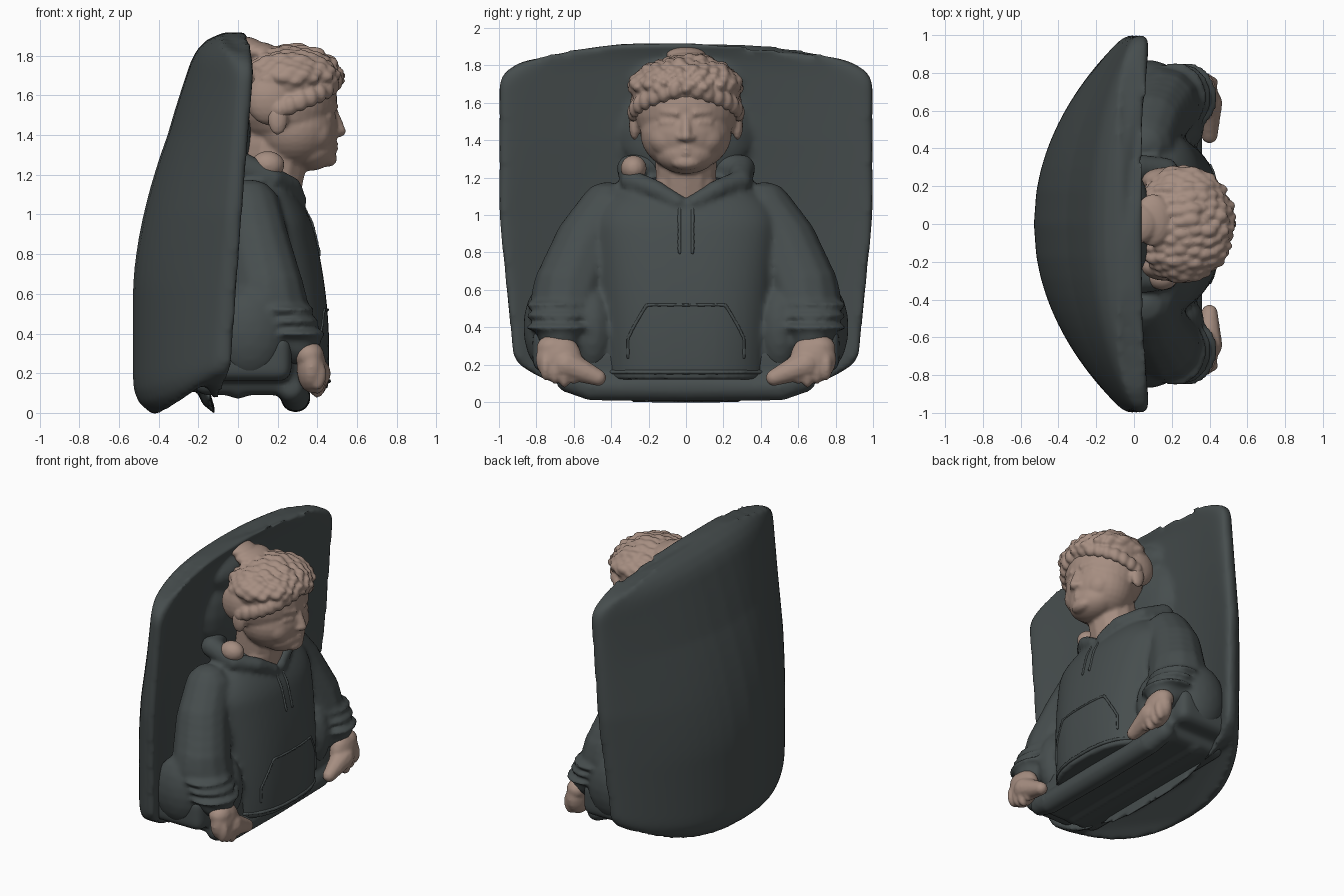
import bpy, bmesh, math, random
from mathutils import Vector, Matrix

cube = bpy.data.objects.get("Cube")
if cube:
    bpy.data.objects.remove(cube, do_unlink=True)
random.seed(4)
SIDES = (-1, 1)


def material(name, red, green, blue):
    mat = bpy.data.materials.new(name)
    mat.use_nodes = True
    colour = (red, green, blue, 1)
    mat.diffuse_color = colour
    bsdf = mat.node_tree.nodes["Principled BSDF"]
    bsdf.inputs["Base Color"].default_value = colour
    bsdf.inputs["Roughness"].default_value = .9
    return mat


CLOTH = material("dark slate cloth", .062, .075, .076)
SKIN = material("warm clay skin", .38, .27, .22)


def clamp(value):
    return min(max(value, 0), 1)


def dome(distance, radius):
    """Quarter-circle easing used to round off the end of a loft."""
    return math.sqrt(1 - (1 - clamp(distance / radius)) ** 2)


def signed_power(value, exponent):
    return math.copysign(abs(value) ** exponent, value)


def ball(bm, centre, radii, segments=20):
    placement = Matrix.Translation(centre) @ Matrix.Diagonal((*radii, 1))
    bmesh.ops.create_uvsphere(bm, u_segments=segments, v_segments=segments // 2,
                              radius=1, matrix=placement)


def ball_pair(bm, centre, radii):
    """The same ball on the left and on the right."""
    x, y, z = centre
    for side in SIDES:
        ball(bm, (x, side * y, z), radii)


def tube(bm, points, start, end, steps=10):
    """Chain of overlapping balls along a path, fused later by the remesh."""
    spans = len(points) - 1
    for span in range(spans):
        a, b = Vector(points[span]), Vector(points[span + 1])
        for step in range(steps + 1):
            t = step / steps
            radius = start + (end - start) * (span + t) / spans
            ball(bm, a.lerp(b, t), (radius, radius, radius), 12)


def tube_pair(bm, points, start, end, steps=10):
    for side in SIDES:
        tube(bm, [(x, side * y, z) for x, y, z in points], start, end, steps)


def slab(bm, centre, half_size):
    placement = Matrix.Translation(centre) @ Matrix.Diagonal((*half_size, 1))
    made = bmesh.ops.create_cube(bm, size=2, matrix=placement)
    edges = {edge for vert in made["verts"] for edge in vert.link_edges}
    bmesh.ops.bevel(bm, geom=list(edges), offset=.06, segments=4, profile=.5, affect='EDGES')


def bridge(bm, rings):
    """Skin a stack of closed rings and cap both ends."""
    rows = [[bm.verts.new(point) for point in ring] for ring in rings]
    count = len(rows[0])
    for low, high in zip(rows, rows[1:]):
        for i in range(count):
            j = (i + 1) % count
            bm.faces.new((low[i], low[j], high[j], high[i]))
    bm.faces.new(rows[0][::-1])
    bm.faces.new(rows[-1])


def finish(name, bm, mat, voxel, smoothing):
    bmesh.ops.recalc_face_normals(bm, faces=bm.faces)
    mesh = bpy.data.meshes.new(name)
    bm.to_mesh(mesh)
    bm.free()
    mesh.materials.append(mat)
    obj = bpy.data.objects.new(name, mesh)
    bpy.context.collection.objects.link(obj)
    fuse = obj.modifiers.new("fuse", 'REMESH')
    fuse.mode = 'VOXEL'
    fuse.voxel_size = voxel
    fuse.use_smooth_shade = True
    soften = obj.modifiers.new("soften", 'SMOOTH')
    soften.iterations = smoothing


def chair_ring(z, count=72):
    """Crescent section of the chair back, with thick rounded wings."""
    cap = dome(z - .15, .12) * dome(1.82 - z, .14)
    half = (.9 + .1 * clamp(z)) * (.84 + .16 * cap)
    lean = .3 * max(0, (z - .6) / 1.1) ** 1.7
    rear = lean - .53 + .17 * (1 - cap)
    front = .02 + .07 * z - .08 * (1 - cap)
    hollow = (.25 - .04 * z * z) * cap
    sag = .11 * clamp((z - 1.4) / .35) - .17 * clamp((.47 - z) / .3)
    ring = []
    for i in range(count):
        angle = math.tau * i / count
        u = signed_power(math.cos(angle), .7)
        depth = .5 + .5 * signed_power(math.sin(angle), .6)
        inner = front - hollow * (1 - abs(u) ** 2.5)
        outer = rear + (front - .2 - rear) * u * u
        ring.append((outer + (inner - outer) * depth, half * u, z + sag * (1 - abs(u) ** 3)))
    return ring


# Chair back with padding behind the head
bm = bmesh.new()
bridge(bm, [chair_ring(.16 + 1.65 * i / 40) for i in range(41)])
ball(bm, (-.06, 0, 1.45), (.13, .36, .33))
ball(bm, (-.02, 0, 1.72), (.11, .3, .13))
finish("chair_back", bm, CLOTH, .02, 5)

# Seat: pad, rolled front lip and middle roll underneath
bm = bmesh.new()
slab(bm, (.05, 0, .2), (.27, .68, .11))
slab(bm, (.03, 0, .28), (.24, .82, .12))
tube_pair(bm, [(.29, 0, .08), (.29, .5, .08), (.27, .63, .12)], .08, .07, 16)
tube_pair(bm, [(0, 0, .15), (0, .6, .15)], .08, .08, 16)
finish("seat", bm, CLOTH, .018, 4)


def torso_size(z):
    """Half depth and half width of the torso at a height."""
    shoulder = dome(1.22 - z, .3)
    return (.36 - .2 * (z - .3) ** 2) * shoulder, (.44 + .06 * z) * shoulder


def torso_ring(z, count=48):
    depth, width = torso_size(z)
    angles = [math.tau * i / count for i in range(count)]
    return [(.1 + depth * signed_power(math.cos(a), .77),
             width * signed_power(math.sin(a), .77), z) for a in angles]


def chest(y, z):
    """Point on the front surface of the torso."""
    depth, width = torso_size(z)
    return .1 + depth * (1 - abs(y / width) ** 2.6) ** .385, y, z


# Hooded top: torso, sleeves, bunched cloth at the elbows, collar
bm = bmesh.new()
bridge(bm, [torso_ring(.12 + 1.08 * i / 30) for i in range(31)])
tube_pair(bm, [(.06, .42, 1.02), (.09, .53, .84), (.15, .63, .58)], .16, .2)
tube_pair(bm, [(.15, .63, .58), (.22, .66, .44), (.3, .67, .36)], .2, .12)
ball_pair(bm, (.06, .74, .4), (.19, .13, .24))
ball_pair(bm, (.22, .5, .38), (.15, .12, .24))
for fold in range(3):
    ball_pair(bm, (.22 + .03 * fold, .67, .52 - .06 * fold), (.165, .19, .03))
tube_pair(bm, [(.31, .04, 1.07), (.27, .17, 1.14), (.17, .29, 1.18), (0, .3, 1.25),
               (-.12, 0, 1.28)], .04, .085)
finish("hooded_top", bm, CLOTH, .018, 4)

# Pocket outline, drawstrings and hem
bm = bmesh.new()
pocket = [(0, .52), (.1, .52), (.21, .52), (.27, .42), (.31, .34), (.31, .24)]
tube_pair(bm, [chest(y, z) for y, z in pocket], .011, .011)
tube_pair(bm, [chest(.035, z) for z in (1.05, .95, .8)], .012, .012)
tube(bm, [chest(y / 10, .16) for y in range(-4, 5)], .014, .014)
finish("pocket_and_cords", bm, CLOTH, .009, 2)

# Hands: fist, wrist, knuckles and inward fingers resting on the lip
for name, side in zip(("right_hand", "left_hand"), SIDES):
    bm = bmesh.new()
    ball(bm, (.37, side * .68, .23), (.075, .125, .13))
    ball(bm, (.36, side * .71, .29), (.075, .09, .07))
    for finger in range(4):
        y, z = .6 + .05 * finger, .155 + .02 * abs(finger - 1)
        ball(bm, (.4, side * y, z), (.045, .034, .08))
    tube(bm, [(.39, side * .64, .2), (.4, side * .47, .13)], .08, .045)
    finish(name, bm, SKIN, .011, 4)

# Head: skull, cheeks, jaw, chin
bm = bmesh.new()
ball(bm, (.25, 0, 1.58), (.25, .28, .27), 32)
ball(bm, (.29, 0, 1.44), (.215, .245, .21), 32)
ball(bm, (.36, 0, 1.33), (.135, .165, .11), 32)
ball(bm, (.45, 0, 1.28), (.05, .08, .04))
ball_pair(bm, (.395, .09, 1.41), (.085, .11, .1))
# Nose, brows, eyelids, ears and lips
tube(bm, [(.485, 0, 1.52), (.515, 0, 1.42)], .02, .03)
ball_pair(bm, (.5, .03, 1.415), (.022, .022, .018))
tube_pair(bm, [(.485, .05, 1.545), (.46, .12, 1.555), (.4, .18, 1.54)], .022, .018)
tube_pair(bm, [(.478, .07, 1.495), (.458, .13, 1.495)], .018, .016)
ball_pair(bm, (.2, .275, 1.48), (.05, .03, .08))
for z in (1.33, 1.355):
    tube_pair(bm, [(.492, 0, z), (.465, .055, z)], .015, .011)
# Neck and bare shoulder by the collar
tube(bm, [(.16, 0, 1.12), (.2, 0, 1.35)], .16, .17)
ball(bm, (.215, 0, 1.17), (.1, .16, .1))
ball(bm, (.15, -.28, 1.25), (.085, .07, .07))
finish("head", bm, SKIN, .012, 2)

# Hair: cap of seeded locks over the crown
bm = bmesh.new()
ball(bm, (.26, 0, 1.67), (.24, .295, .175), 32)
LOCKS = 120
golden_angle = math.pi * (3 - math.sqrt(5))
for i in range(LOCKS):
    height = (i + .5) / LOCKS
    reach = math.sqrt(1 - height * height)
    angle = golden_angle * i
    size = random.uniform(.03, .05)
    spot = (.265 + .235 * reach * math.cos(angle), .285 * reach * math.sin(angle),
            1.67 + .165 * height)
    ball(bm, spot, (size * 1.2, size * .75, size * .7), 12)
# Fringe and temples
for i in range(-8, 9):
    angle = i * .22
    spot = (.255 + .24 * math.cos(angle), .28 * math.sin(angle), 1.69 - .02 * abs(i))
    ball(bm, spot, (.04, .035, .05))
ball_pair(bm, (.16, .23, 1.58), (.12, .07, .13))
# Swept tuft resting on the chair rim
ball(bm, (0, 0, 1.855), (.12, .11, .045))
ball(bm, (.1, .02, 1.82), (.1, .14, .05))
finish("curly_hair", bm, SKIN, .011, 2)
